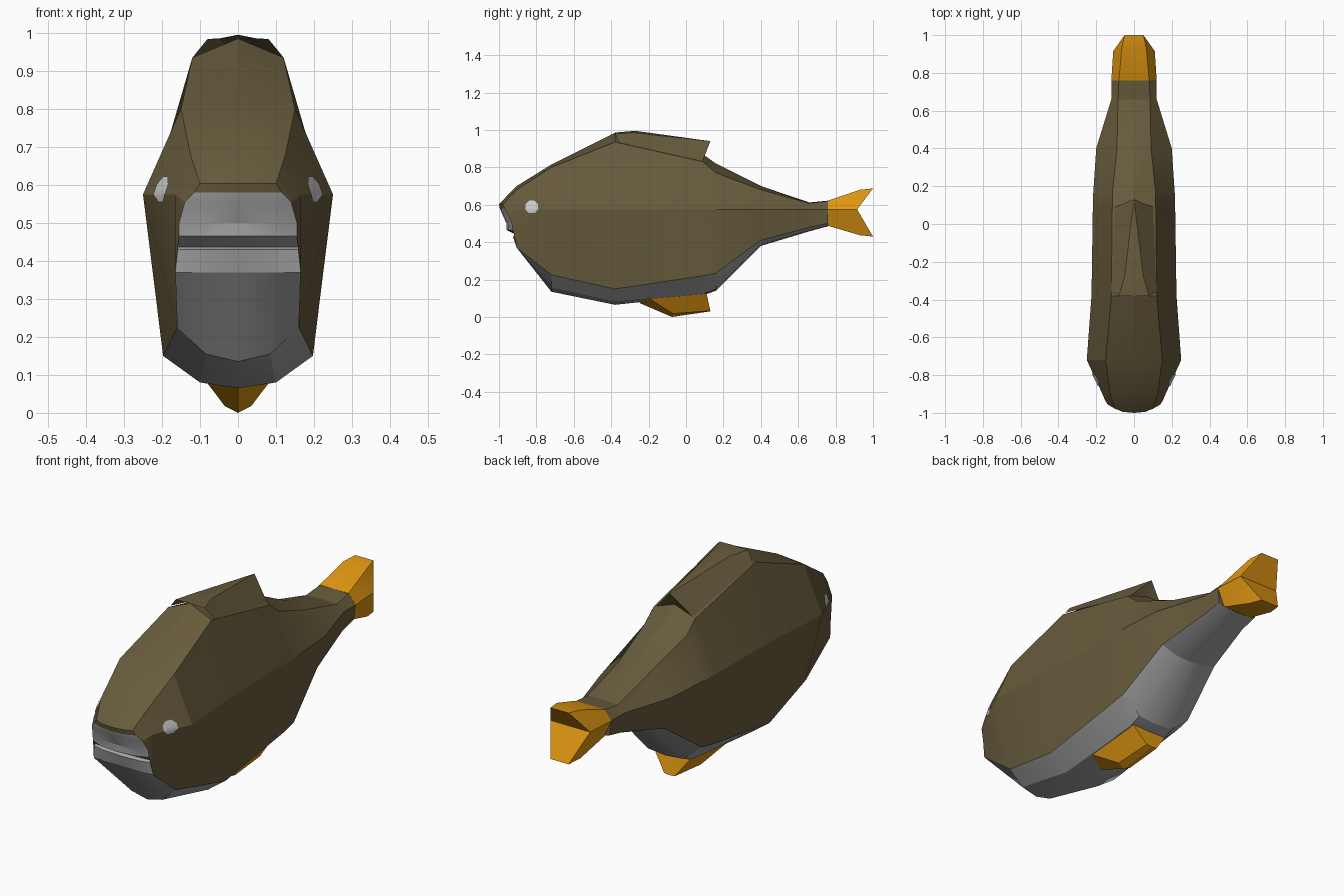
import bpy, bmesh, math
from mathutils import Vector
from mathutils.bvhtree import BVHTree

if "Cube" in bpy.data.objects:
    bpy.data.objects.remove(bpy.data.objects["Cube"])


def material(name, rgb):
    m = bpy.data.materials.new(name)
    m.diffuse_color = (*rgb, 1)
    m.use_nodes = True
    m.node_tree.nodes["Principled BSDF"].inputs["Base Color"].default_value = m.diffuse_color
    return m


BROWN = material("olive brown skin", (0.135, 0.105, 0.045))
GREY = material("grey belly", (0.37, 0.37, 0.37))
ORANGE = material("orange fin", (0.74, 0.31, 0.006))
EYE = material("pale eye", (0.62, 0.62, 0.62))


def build_mirrored(name, verts, faces, mats, angle=22):
    """Make an object from its right half; faces are (indices, material slot)."""
    bm = bmesh.new()
    for side in (1, -1):
        vs = [bm.verts.new((x * side, y, z)) for x, y, z in verts]
        for ids, slot in faces:
            f = bm.faces.new([vs[i] for i in ids])
            f.material_index = slot
    bmesh.ops.remove_doubles(bm, verts=bm.verts, dist=0.0005)
    bmesh.ops.recalc_face_normals(bm, faces=bm.faces)
    me = bpy.data.meshes.new(name)
    bm.to_mesh(me)
    bm.free()
    for m in mats:
        me.materials.append(m)
    ob = bpy.data.objects.new(name, me)
    bpy.context.collection.objects.link(ob)
    bpy.ops.object.select_all(action='DESELECT')
    ob.select_set(True)
    bpy.context.view_layer.objects.active = ob
    bpy.ops.object.shade_smooth_by_angle(angle=math.radians(angle))
    return ob


# Body cross-sections: y, top z, shoulder x z, side x, lower x z, belly x z, keel z
MID = 0.575
sections = [
    (-0.905, .70, .125, .68, .165, .165, .37, .099, .37, .37),
    (-0.72, .815, .15, .80, .25, .16, .225, .085, .155, .135),
    (-0.38, .985, .12, .935, .225, .197, .15, .10, .08, .065),
    (0.09, .87, .115, .83, .218, .199, .22, .10, .122, .115),
    (0.16, .82, .115, .77, .216, .197, .235, .10, .15, .14),
    (0.40, .70, .09, .68, .20, .16, .41, .08, .385, .38),
    (0.66, .612, .085, .607, .12, .115, .48, .07, .462, .458),
    (0.76, .622, .08, .62, .12, .11, .50, .07, .487, .485),
]
verts, faces = [], []
for y, zt, xs, zs, xm, xl, zl, xb, zb, zc in sections:
    verts += [(0, y, zt), (xs, y, zs), (xm, y, MID), (xl, y, zl), (xb, y, zb), (0, y, zc)]
for i in range(len(sections) - 1):
    for j in range(5):
        a = i * 6 + j
        faces.append(((a, a + 1, a + 7, a + 6), 0 if j < 3 else 1))
faces.append((tuple(range(len(verts) - 6, len(verts))), 0))

# Mouth rows: z, centre y, edge y, half width
lips = [
    (.603, -1.0, -.978, .10), (.58, -.995, -.97, .115), (.555, -.985, -.955, .14),
    (.50, -.96, -.93, .155), (.465, -.96, -.925, .155), (.437, -.905, -.895, .163),
    (.43, -.925, -.905, .165), (.37, -.905, -.905, .165),
]
base = len(verts)
for z, yc, ye, w in lips:
    verts += [(0, yc, z), (w * .6, yc * .75 + ye * .25, z), (w, ye, z)]
for i in range(len(lips) - 1):
    for j in range(2):
        a = base + i * 3 + j
        faces.append(((a, a + 1, a + 4, a + 3), 0 if i == 0 else 1))
# Nose top and cheeks, fanned from the mouth edge to the first section
edge = [base + i * 3 + 2 for i in range(len(lips))]
faces += [((base, base + 1, edge[0], 1, 0), 0), ((edge[0], 1, 2), 0), ((edge[4], 2, 3), 0)]
faces += [((edge[i], edge[i + 1], 2), 0) for i in range(4)]
faces += [((edge[i], edge[i + 1], 3), 0) for i in range(4, 6)]
body = build_mirrored("body", verts, faces, [BROWN, GREY])

# Dorsal fin
build_mirrored("dorsal_fin", [
    (.08, -.38, .984), (0, -.38, .986), (0, -.27, .995), (.05, -.28, .985),
    (0, .13, .94), (.10, .09, .835), (0, .09, .87), (.12, -.36, .935)],
    [((1, 0, 3, 2), 0), ((2, 3, 4), 0), ((0, 7, 3), 0), ((7, 5, 4, 3), 0), ((5, 6, 4), 0)],
    [BROWN])

# Tail fin: two lobes with a V notch between them
tv, tf = [(.12, .76, MID), (.11, .915, MID), (0, .915, MID), (0, .76, MID)], []
for z0, z1, z2 in ((.622, .68, .687), (.487, .437, .43)):
    n = len(tv)
    tv += [(0, .76, z0), (.08, .76, z0), (0, .93, z1), (.065, .93, z1), (0, 1, z2), (.05, 1, z2)]
    tf += [((n, n + 1, n + 3, n + 2), 0), ((n + 2, n + 3, n + 5, n + 4), 0),
           ((n + 1, 0, 1, n + 3), 0), ((n + 3, 1, n + 5), 0),
           ((n + 5, 1, 2, n + 4), 0), ((n, n + 1, 0, 3), 0)]
build_mirrored("tail_fin", tv, tf, [ORANGE])

# Belly fin
build_mirrored("belly_fin", [
    (0, -.25, .075), (.097, -.20, .10), (.097, .11, .125), (.03, .13, .033),
    (.035, -.07, .018), (0, -.075, 0), (0, .13, .03), (0, .11, .125)],
    [((0, 1, 4, 5), 0), ((1, 2, 3, 4), 0), ((4, 3, 6, 5), 0), ((2, 7, 6, 3), 0), ((0, 1, 2, 7), 0)],
    [ORANGE])

# Eyes: thin discs laid on the head surface
bm = bmesh.new()
bm.from_mesh(body.data)
tree = BVHTree.FromBMesh(bm)


def on_head(y, z):
    hit = tree.ray_cast(Vector((1, y, z)), Vector((-1, 0, 0)))[0]
    return hit + Vector((.88, -.44, .18)) * .006


ev, ef = [on_head(-.822, .587)], []
for r in (.018, .036):
    for k in range(8):
        t = math.tau * (k + .5) / 8
        ev.append(on_head(-.822 + r * math.cos(t), .587 + r * math.sin(t)))
for k in range(8):
    a, b = 1 + k, 1 + (k + 1) % 8
    ef += [((0, a, b), 0), ((a, a + 8, b + 8, b), 0)]
bm.free()
eyes = build_mirrored("eyes", ev, ef, [EYE])
# Face both discs outward
bm = bmesh.new()
bm.from_mesh(eyes.data)
bmesh.ops.reverse_faces(bm, faces=[f for f in bm.faces if f.normal.x * f.calc_center_median().x < 0])
bm.to_mesh(eyes.data)
bm.free()
